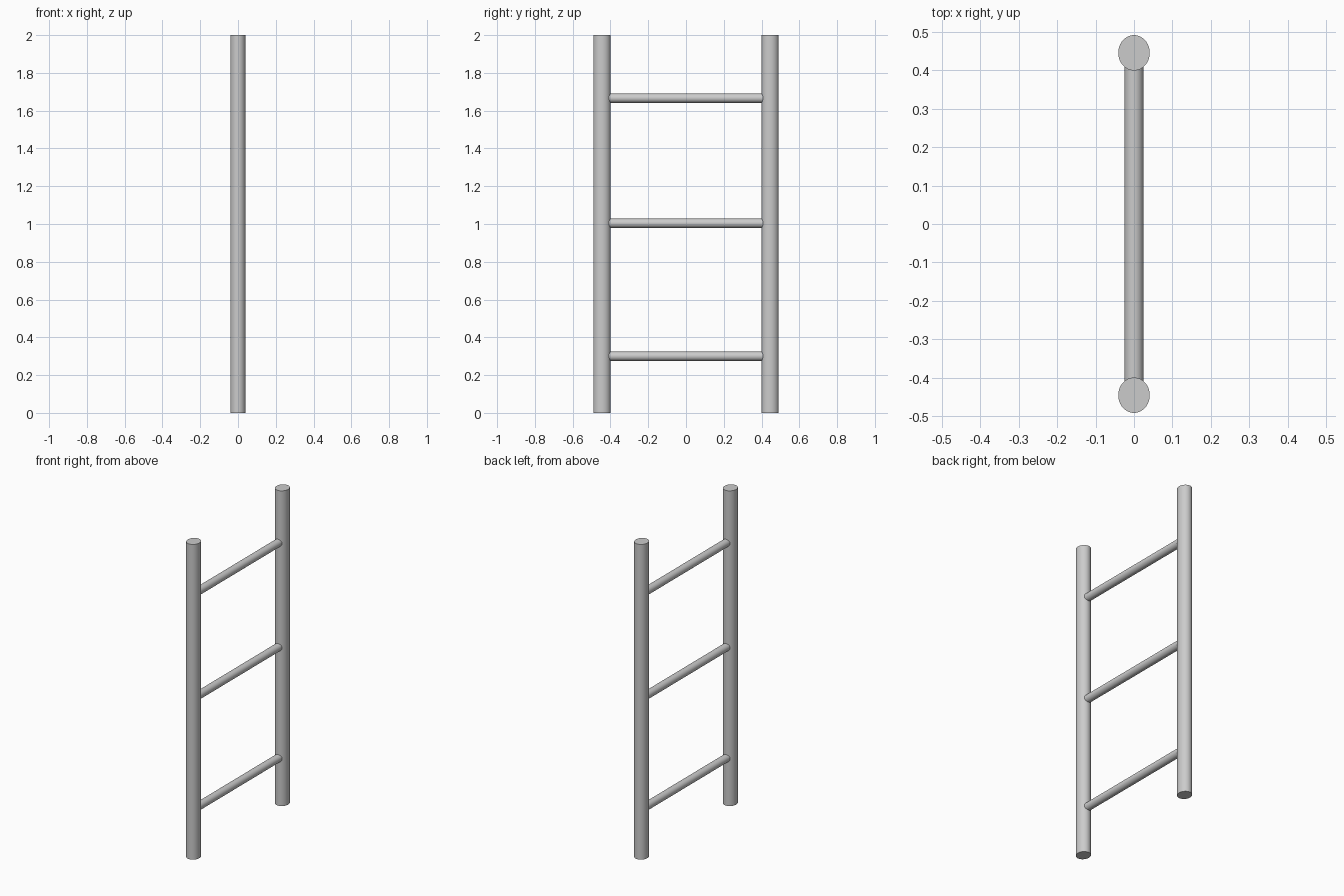
import bpy
import math

cube = bpy.data.objects.get("Cube")
if cube:
    bpy.data.objects.remove(cube, do_unlink=True)

# Single light grey metal
grey = bpy.data.materials.new("light_grey")
grey.use_nodes = True
colour = (0.6, 0.6, 0.6, 1)
grey.diffuse_color = colour
grey.node_tree.nodes["Principled BSDF"].inputs["Base Color"].default_value = colour

RAIL_Y = 0.445
HEIGHT = 2.0


def rod(name, radius, length, location, rotation=(0, 0, 0), scale=(1, 1, 1)):
    bpy.ops.mesh.primitive_cylinder_add(vertices=48, radius=radius, depth=length,
                                        location=location, rotation=rotation)
    obj = bpy.context.object
    obj.name = name
    obj.scale = scale
    obj.data.materials.append(grey)
    bpy.ops.object.transform_apply(location=False, rotation=True, scale=True)
    bpy.ops.object.shade_smooth_by_angle(angle=math.radians(35))
    return obj


# Upright rails with a slightly oval section
for name, side in (("front_rail", -1), ("back_rail", 1)):
    rod(name, 0.046, HEIGHT, (0, side * RAIL_Y, HEIGHT / 2), scale=(0.89, 1, 1))

# Rungs running between the rails
for name, z in (("lower_rung", 0.3), ("middle_rung", 1.004), ("upper_rung", 1.666)):
    rod(name, 0.0245, 2 * (RAIL_Y - 0.03), (0, 0, z), rotation=(math.pi / 2, 0, 0))
